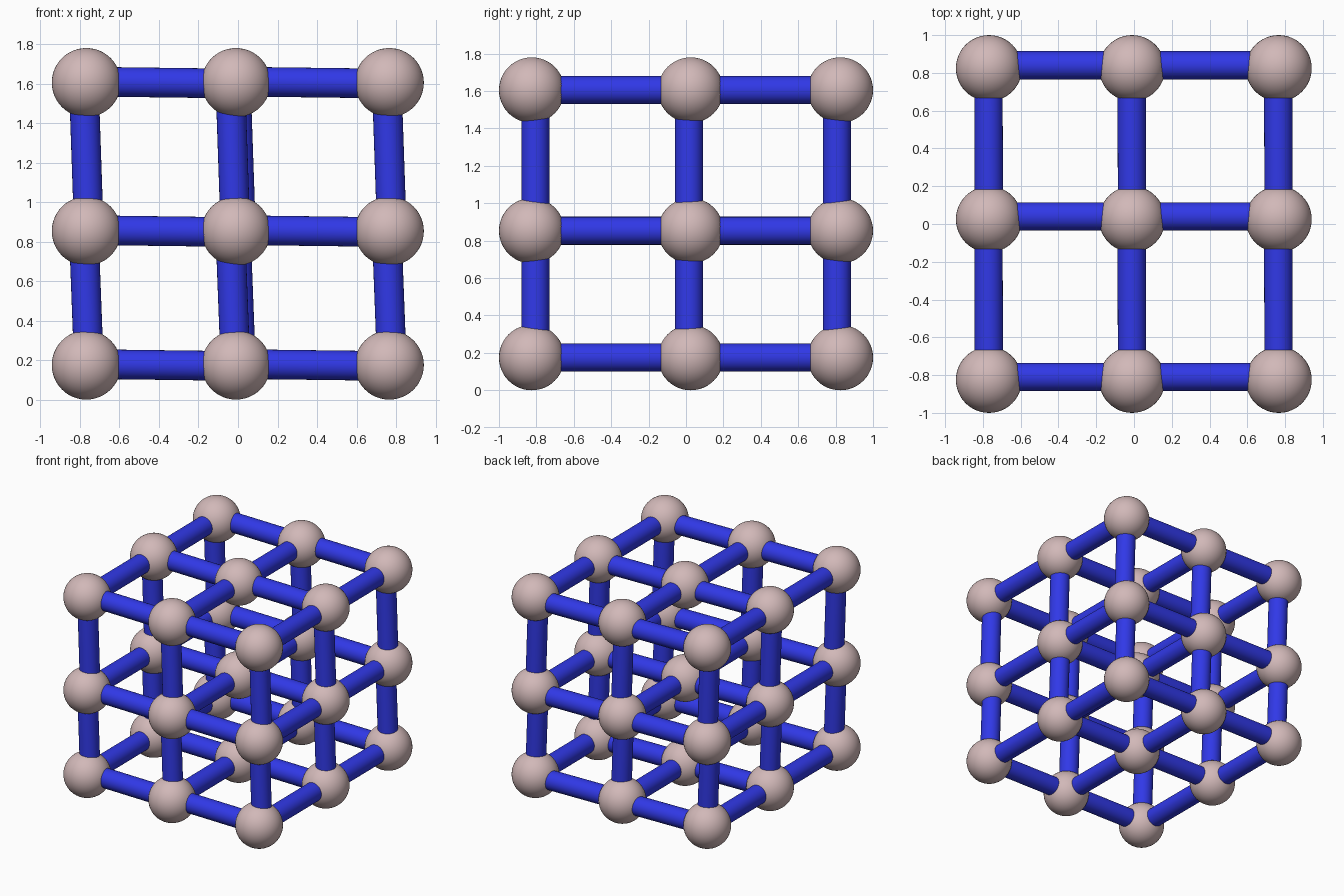
import bpy
from mathutils import Vector

if "Cube" in bpy.data.objects:
    bpy.data.objects.remove(bpy.data.objects["Cube"])

XS = (-0.768, -0.01, 0.766)
YS = (-0.825, 0.025, 0.825)
ZS = (0.175, 0.853, 1.605)
NODE_R, ROD_R = 0.175, 0.075


def material(name, color):
    m = bpy.data.materials.new(name)
    m.diffuse_color = color
    m.use_nodes = True
    m.node_tree.nodes["Principled BSDF"].inputs["Base Color"].default_value = m.diffuse_color
    return m


PINK = material("pale_pink", (0.64, 0.48, 0.48, 1))
BLUE = material("blue", (0.03, 0.04, 0.80, 1))


def finish(name, mat):
    ob = bpy.context.object
    ob.name = name
    ob.data.materials.append(mat)
    bpy.ops.object.shade_smooth_by_angle()
    return ob


def node(p):
    bpy.ops.mesh.primitive_uv_sphere_add(segments=48, ring_count=24, radius=NODE_R, location=p)
    finish("node", PINK)


def rod(name, a, b):
    a, b = Vector(a), Vector(b)
    d = b - a
    bpy.ops.mesh.primitive_cylinder_add(vertices=32, radius=ROD_R, depth=d.length, location=(a + b) / 2)
    bpy.context.object.rotation_euler = d.to_track_quat('Z', 'Y').to_euler()
    finish(name, BLUE)


# ball nodes of the 3 x 3 x 3 lattice
for x in XS:
    for y in YS:
        for z in ZS:
            node((x, y, z))

for i in range(2):
    # rods running left to right, sloping very slightly
    for y in YS:
        for z in ZS:
            rod("cross_rod", (XS[i], y + 0.015, z + 0.005), (XS[i + 1], y + 0.015, z - 0.005))
    # rods running front to back
    for x in XS:
        for z in ZS:
            rod("depth_rod", (x, YS[i], z), (x - 0.003, YS[i + 1], z))
    # upright rods around the outside, leaning slightly
    for x in XS:
        for j, y in enumerate((-0.805, 0.016, 0.807)):
            if x == XS[1] and j == 1:
                continue
            dx = 0.0
            if x == XS[1]:
                dx = -0.016 if j == 0 else 0.012
            rod("upright_rod", (x + dx + 0.013, y, ZS[i]), (x + dx - 0.013, y, ZS[i + 1]))
